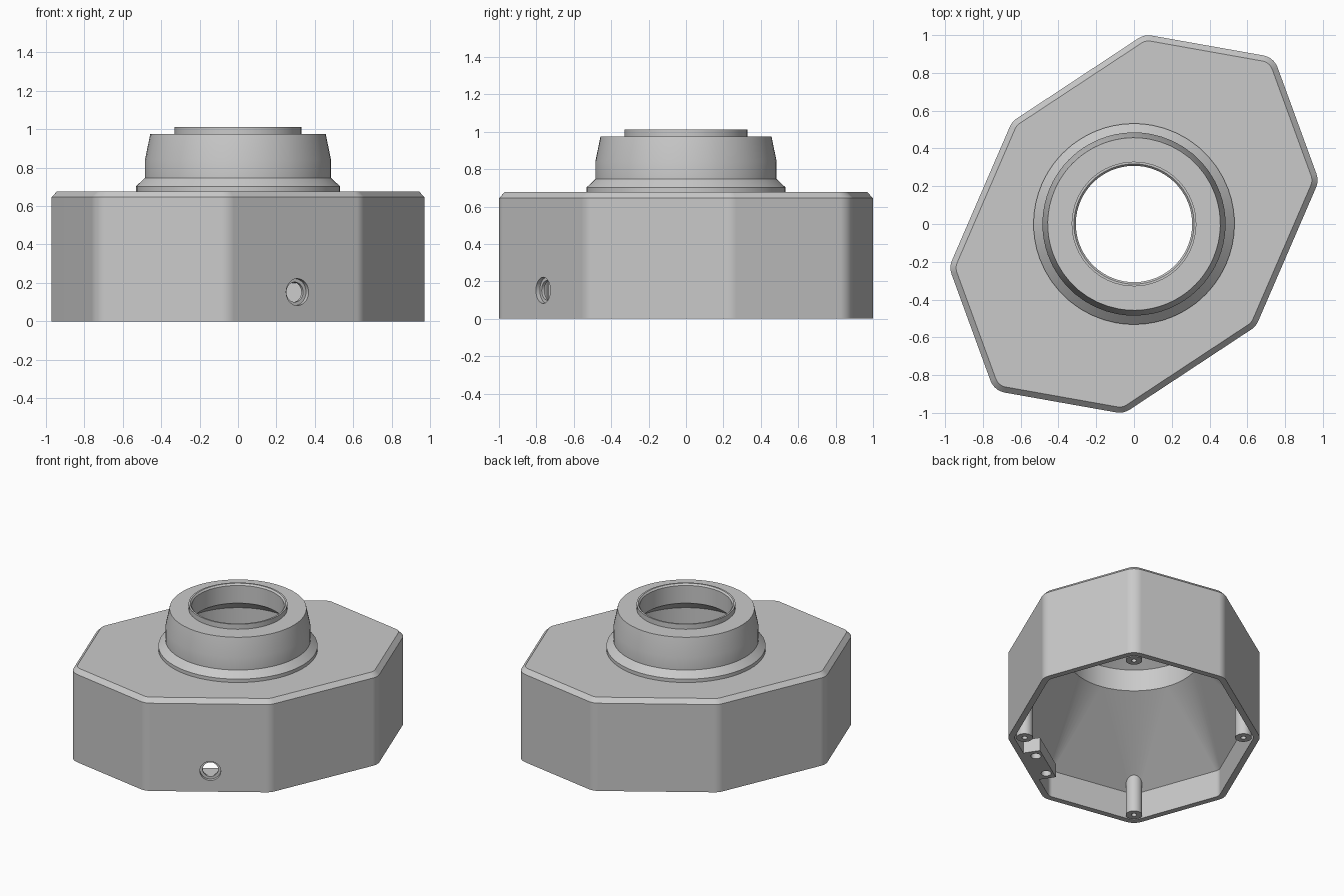
import bpy
import bmesh
from math import sin, cos, pi, radians
from mathutils import Matrix, Vector

cube = bpy.data.objects.get("Cube")
if cube:
    bpy.data.objects.remove(cube, do_unlink=True)

FILLET = 0.1                  # rounding of the vertical edges
STEPS = 9                     # points per rounded corner
TURN = Matrix.Rotation(radians(50), 4, 'Z')

grey = bpy.data.materials.new("light_grey")
grey.use_nodes = True
colour = (0.59, 0.59, 0.59, 1)
grey.diffuse_color = colour
grey.node_tree.nodes["Principled BSDF"].inputs["Base Color"].default_value = colour

# Stretched octagon: half of the corners, then the same turned half round
half = [Vector(p) for p in ((1.152, 0), (0.805, 0.603), (0, 0.843), (-0.805, 0.603))]
corners = half + [-p for p in half]


def edge_normal(i):
    """Outward normal of the octagon side that starts at corner i."""
    d = corners[(i + 1) % 8] - corners[i % 8]
    return Vector((d.y, -d.x)).normalized()


def corner_fans():
    """Every corner with its fillet centre and its outward directions."""
    for i, corner in enumerate(corners):
        a, b = edge_normal(i - 1), edge_normal(i)
        centre = corner - FILLET * (a + b) / (1 + a.dot(b))
        yield centre, [a.slerp(b, j / (STEPS - 1)) for j in range(STEPS)]


def octagon(inset, z):
    """Rounded octagon ring, moved inward by inset."""
    return [(*(c + (FILLET - inset) * n), z) for c, fan in corner_fans() for n in fan]


def matched_circle(radius, z):
    """Round ring whose points face the same way as the octagon's."""
    return [(*(radius * n), z) for c, fan in corner_fans() for n in fan]


def circle(radius, z, count):
    angles = [2 * pi * k / count for k in range(count)]
    return [(radius * cos(a), radius * sin(a), z) for a in angles]


def finish(bm, name, matrix):
    bmesh.ops.remove_doubles(bm, verts=bm.verts, dist=0.0001)
    bmesh.ops.recalc_face_normals(bm, faces=bm.faces)
    bm.transform(matrix)
    mesh = bpy.data.meshes.new(name)
    bm.to_mesh(mesh)
    bm.free()
    mesh.materials.append(grey)
    obj = bpy.data.objects.new(name, mesh)
    bpy.context.collection.objects.link(obj)
    return obj


def loft(name, rings, matrix, closed=False):
    """Skin the rings in order; close the loop or cap both ends."""
    bm = bmesh.new()
    loops = [[bm.verts.new(p) for p in ring] for ring in rings]
    pairs = list(zip(loops, loops[1:]))
    if closed:
        pairs.append((loops[-1], loops[0]))
    else:
        bm.faces.new(loops[0])
        bm.faces.new(loops[-1])
    for low, high in pairs:
        n = len(low)
        for k in range(n):
            m = (k + 1) % n
            bm.faces.new((low[k], low[m], high[m], high[k]))
    return finish(bm, name, matrix)


def select(obj):
    bpy.ops.object.select_all(action='DESELECT')
    obj.select_set(True)
    bpy.context.view_layer.objects.active = obj


def cut(obj, cutter):
    select(obj)
    mod = obj.modifiers.new("cut", 'BOOLEAN')
    mod.operation = 'DIFFERENCE'
    mod.solver = 'EXACT'
    mod.object = cutter
    bpy.ops.object.modifier_apply(modifier=mod.name)


def smooth(obj):
    select(obj)
    bpy.ops.object.shade_smooth_by_angle(angle=radians(25))
    mod = obj.modifiers.new("even_shading", 'WEIGHTED_NORMAL')
    mod.keep_sharp = True


# Housing: octagonal shell, stepped neck, hollow neck and funnel in one skin
outside = [octagon(0, 0), octagon(0, 0.646), octagon(0.03, 0.677)]
neck = [matched_circle(r, z) for r, z in (
    (0.532, 0.677), (0.532, 0.702), (0.485, 0.747), (0.485, 0.84),
    (0.457, 0.975), (0.33, 0.975), (0.33, 1.012))]
bore = [matched_circle(r, z) for r, z in (
    (0.318, 1.012), (0.308, 1.0), (0.308, 0.87), (0.44, 0.775), (0.44, 0.615))]
inside = [octagon(0.042, 0.2), octagon(0.042, 0)]
housing = loft("housing", outside + neck + bore + inside, TURN, closed=True)

# Screw posts in the four main corners
for i, (u, v) in enumerate(((1.03, 0), (0, 0.73), (-1.03, 0), (0, -0.73))):
    rings = [circle(r, z, 32) for r, z in (
        (0.055, 0), (0.055, 0.36), (0.018, 0.36), (0.018, 0))]
    post = loft(f"screw_post_{i + 1}", rings,
                TURN @ Matrix.Translation((u, v, 0)), closed=True)
    smooth(post)

# Frame on the side with the cable hole: x points outward, y along the wall
middle = (corners[5] + corners[6]) / 2
normal = edge_normal(5)
along = Vector((-normal.y, normal.x))
frame = TURN @ Matrix((
    (normal.x, along.x, 0, middle.x),
    (normal.y, along.y, 0, middle.y),
    (0, 0, 1, 0),
    (0, 0, 0, 1)))

# Cable rest block inside the wall
bm = bmesh.new()
bmesh.ops.create_cube(bm, size=1, matrix=Matrix.Translation((-0.098, 0.01, 0.05))
                      @ Matrix.Diagonal((0.12, 0.37, 0.1, 1)))
block = finish(bm, "cable_rest", frame)

# Counterbored cable hole
hole_rings = [circle(r, z, 40) for r, z in (
    (0.07, 0.05), (0.07, -0.025), (0.052, -0.025), (0.052, -0.25))]
hole = loft("cable_hole_cutter", hole_rings,
            frame @ Matrix.Translation((0, 0.017, 0.152)) @ Matrix.Rotation(pi / 2, 4, 'Y'))
cut(housing, hole)
cut(block, hole)
bpy.data.objects.remove(hole, do_unlink=True)

# Two screw holes in the block
for y in (-0.11, 0.13):
    drill = loft("drill_cutter", [circle(0.034, -0.1, 24), circle(0.034, 0.2, 24)],
                 frame @ Matrix.Translation((-0.11, y, 0)))
    cut(block, drill)
    bpy.data.objects.remove(drill, do_unlink=True)

smooth(housing)
smooth(block)
